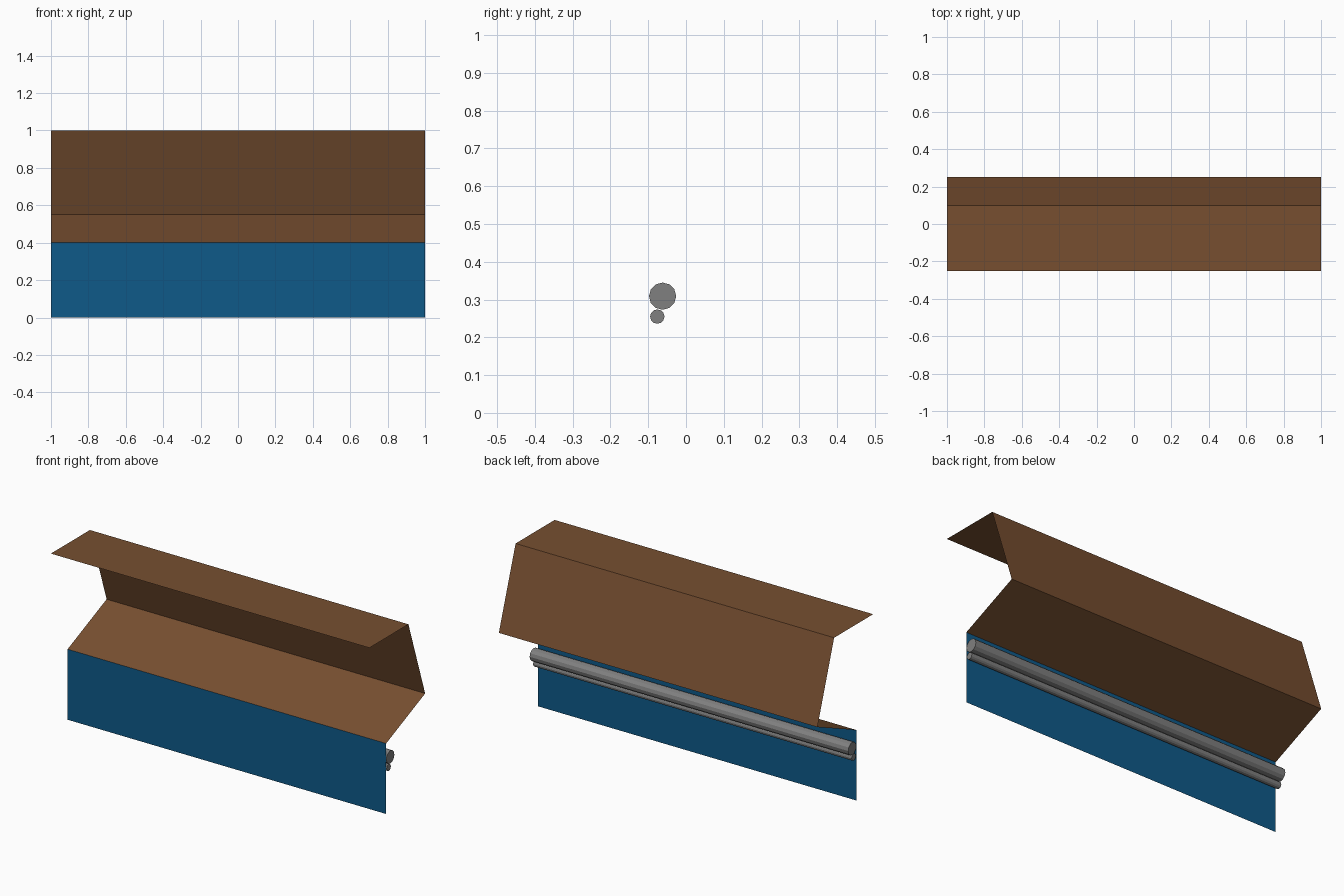
import bpy, math

if "Cube" in bpy.data.objects:
    bpy.data.objects.remove(bpy.data.objects["Cube"])


def material(name, color):
    m = bpy.data.materials.new(name)
    m.diffuse_color = (*color, 1.0)
    m.use_nodes = True
    m.node_tree.nodes["Principled BSDF"].inputs["Base Color"].default_value = m.diffuse_color
    return m


brown = material("brown", (0.184, 0.078, 0.030))
blue = material("blue", (0.0044, 0.100, 0.250))
grey = material("grey", (0.216, 0.216, 0.216))


def folded_sheet(name, profile, mat):
    """Sweep an open (y, z) profile along x as a thin sheet."""
    verts = [(x, y, z) for y, z in profile for x in (-1.0, 1.0)]
    faces = [(2 * i, 2 * i + 1, 2 * i + 3, 2 * i + 2) for i in range(len(profile) - 1)]
    mesh = bpy.data.meshes.new(name)
    mesh.from_pydata(verts, [], faces)
    mesh.materials.append(mat)
    obj = bpy.data.objects.new(name, mesh)
    bpy.context.collection.objects.link(obj)


def pipe(name, y, z, radius):
    """Low-poly pipe running the full length along x."""
    bpy.ops.mesh.primitive_cylinder_add(vertices=12, radius=radius, depth=2.0,
                                        location=(0, y, z),
                                        rotation=(0, math.pi / 2, 0))
    obj = bpy.context.object
    obj.name = name
    obj.data.materials.append(grey)


# Front panel
folded_sheet("front_panel", [(-0.10, 0.0), (-0.10, 0.40)], blue)

# Sloping shelf, leaning back and flat canopy folded from one sheet
folded_sheet("shelf_back_and_canopy",
             [(-0.10, 0.40), (0.25, 0.55), (0.10, 1.0), (-0.25, 1.0)], brown)

# Two pipes behind the front panel
pipe("large_pipe", -0.062, 0.309, 0.036)
pipe("small_pipe", -0.076, 0.255, 0.019)
